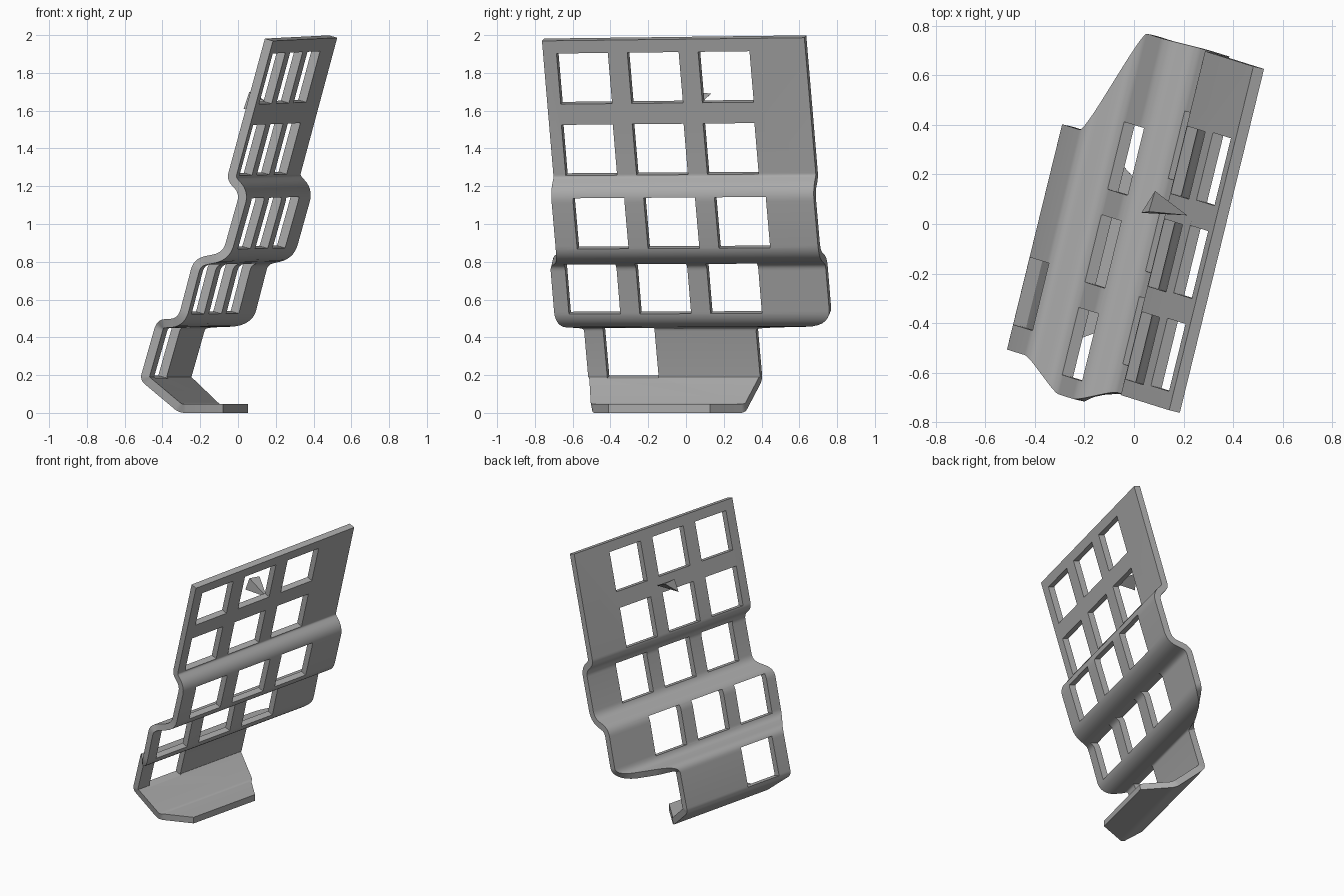
import bpy, bmesh, math
from mathutils import Vector

cube = bpy.data.objects.get("Cube")
if cube:
    bpy.data.objects.remove(cube, do_unlink=True)

THICK = 0.046
YAW = math.radians(13.76)
HOLE = 0.28

grey = bpy.data.materials.new("plain_grey")
grey.use_nodes = True
grey.diffuse_color = (0.4, 0.4, 0.4, 1)
grey.node_tree.nodes["Principled BSDF"].inputs["Base Color"].default_value = (0.4, 0.4, 0.4, 1)


def place(s, t, z):
    """Local depth, length, height to world, with the slight lean of the plate."""
    t -= 0.018 * (z - 0.5)
    z *= 1 + 0.006 * t
    return Vector((s * math.cos(YAW) + t * math.sin(YAW),
                   -s * math.sin(YAW) + t * math.cos(YAW), z))


def make_object(name, bm):
    bmesh.ops.recalc_face_normals(bm, faces=bm.faces)
    mesh = bpy.data.meshes.new(name)
    bm.to_mesh(mesh)
    bm.free()
    mesh.materials.append(grey)
    obj = bpy.data.objects.new(name, mesh)
    bpy.context.collection.objects.link(obj)
    return obj


# Bent profile: depth, height, near end, far end, bend size
corners = [
    (0.317, 1.99, -0.67, 0.76, 0),
    (0.105, 1.24, -0.67, 0.76, 0.04),
    (0.175, 1.165, -0.67, 0.76, 0.04),
    (0.083, 0.852, -0.67, 0.76, 0.05),
    (-0.058, 0.822, -0.74, 0.76, 0.06),
    (-0.145, 0.503, -0.74, 0.76, 0.05),
    (-0.29, 0.495, -0.62, 0.317, 0.05),
    (-0.385, 0.175, -0.62, 0.317, 0.035),
    (-0.185, 0, -0.565, 0.268, 0.03),
    (0.02, 0, -0.427, 0.128, 0),
]


def rounded(points, steps=7):
    vecs = [Vector(p[:4]) for p in points]
    path = [vecs[0]]
    for i in range(1, len(vecs) - 1):
        p, d = vecs[i], points[i][4]
        ends = [p + (q - p) * (d / (q - p).xy.length) for q in (vecs[i - 1], vecs[i + 1])]
        for k in range(steps + 1):
            f = k / steps
            path.append(ends[0] * (1 - f) ** 2 + p * 2 * f * (1 - f) + ends[1] * f * f)
    return path + [vecs[-1]]


# Plate: a four-cornered section swept along the profile
path = rounded(corners)
bm = bmesh.new()
rings = []
for i, p in enumerate(path):
    a = (p - path[i - 1]).xy.normalized() if i else None
    b = (path[i + 1] - p).xy.normalized() if i < len(path) - 1 else a
    a = a or b
    na, nb = Vector((-a.y, a.x)), Vector((-b.y, b.x))
    n = (na + nb).normalized()
    off = n * (THICK / n.dot(na))
    section = [(p.x, p.z, p.y), (p.x, p.w, p.y),
               (p.x + off.x, p.w, p.y + off.y), (p.x + off.x, p.z, p.y + off.y)]
    rings.append([bm.verts.new(place(*c)) for c in section])
for r, q in zip(rings, rings[1:]):
    for k in range(4):
        m = (k + 1) % 4
        bm.faces.new((r[k], r[m], q[m], q[k]))
bm.faces.new(rings[0])
bm.faces.new(rings[-1])
plate = make_object("bent_plate", bm)

# Square openings: front depth, mid height, first edge, count
rows = [
    (0.304, 1.775, -0.597, 3),
    (0.199, 1.395, -0.603, 3),
    (0.175, 1.005, -0.553, 3),
    (-0.055, 0.66, -0.66, 3),
    (-0.295, 0.32, -0.516, 1),
]
up = Vector((0.27, 0.963))
out = Vector((0.963, -0.27))
bm = bmesh.new()
for s, z, start, count in rows:
    for c in range(count):
        t0 = start + 0.386 * c
        box = bmesh.ops.create_cube(bm, size=2)["verts"]
        for v in box:
            q = Vector((s, z)) + up * (v.co.z * HOLE / 2) + out * (v.co.x * 0.05 - 0.025)
            v.co = place(q.x, t0 + HOLE * (v.co.y + 1) / 2, q.y)
cutter = make_object("opening_cutter", bm)
cutter.hide_render = True

cut = plate.modifiers.new("openings", "BOOLEAN")
cut.operation = "DIFFERENCE"
cut.solver = "EXACT"
cut.object = cutter
bpy.context.view_layer.objects.active = plate
plate.select_set(True)
bpy.ops.object.modifier_apply(modifier=cut.name)
bpy.data.objects.remove(cutter, do_unlink=True)
bpy.ops.object.shade_smooth_by_angle(angle=math.radians(25))

# Small loose wedge behind the plate
bm = bmesh.new()
tips = [bm.verts.new(c) for c in ((0.085, 0.133, 1.69), (0.03, 0.045, 1.61),
                                  (0.215, 0.035, 1.605), (0.06, 0.05, 1.70))]
for skip in range(4):
    bm.faces.new([v for k, v in enumerate(tips) if k != skip])
make_object("loose_wedge", bm)
